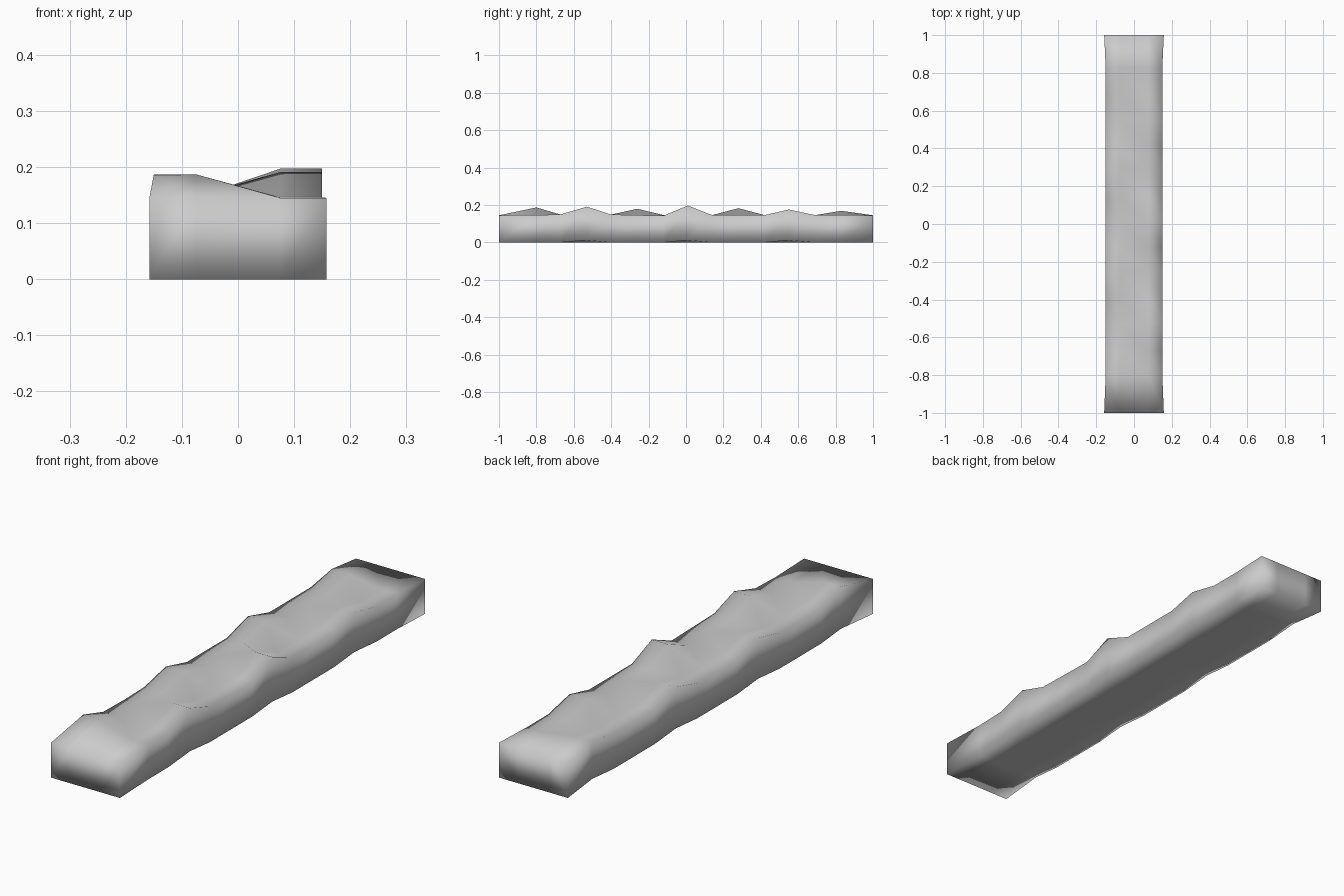
import bpy, bmesh

if "Cube" in bpy.data.objects:
    bpy.data.objects.remove(bpy.data.objects["Cube"])

LOW = 0.146
# rows along the beam: (y, left edge height, right edge height)
rows = [(-1, .145, .145), (-.80, .187, LOW), (-.67, .149, .150), (-.53, LOW, .191),
        (-.40, .149, .149), (-.26, .180, LOW), (-.12, LOW, .143), (.01, LOW, .197),
        (.14, LOW, LOW), (.28, .183, LOW), (.42, LOW, LOW), (.55, LOW, .176),
        (.69, LOW, LOW), (.83, .169, LOW), (1, .145, .145)]


def lift(h):
    # lower edge rises slightly under each bump
    return 0.012 if h > 0.16 else 0.0


bm = bmesh.new()
loops = []
for y, zl, zr in rows:
    w = 0.158 if abs(y) == 1 else 0.15
    ring = [(-w, lift(zl)), (-.075, 0), (.075, 0), (w, lift(zr)),
            (w, zr), (.075, zr), (-.075, zl), (-w, zl)]
    loops.append([bm.verts.new((x, y, z)) for x, z in ring])

# skin between cross-sections
for a, b in zip(loops, loops[1:]):
    for i in range(8):
        j = (i + 1) % 8
        bm.faces.new((a[i], a[j], b[j], b[i]))

# end caps
for r in (loops[0], loops[-1]):
    for i in range(3):
        bm.faces.new((r[i], r[i + 1], r[6 - i], r[7 - i]))

bmesh.ops.recalc_face_normals(bm, faces=bm.faces)
for f in bm.faces:
    f.smooth = True
mesh = bpy.data.meshes.new("wavy_beam")
bm.to_mesh(mesh)
bm.free()
bpy.context.collection.objects.link(bpy.data.objects.new("wavy_beam", mesh))
